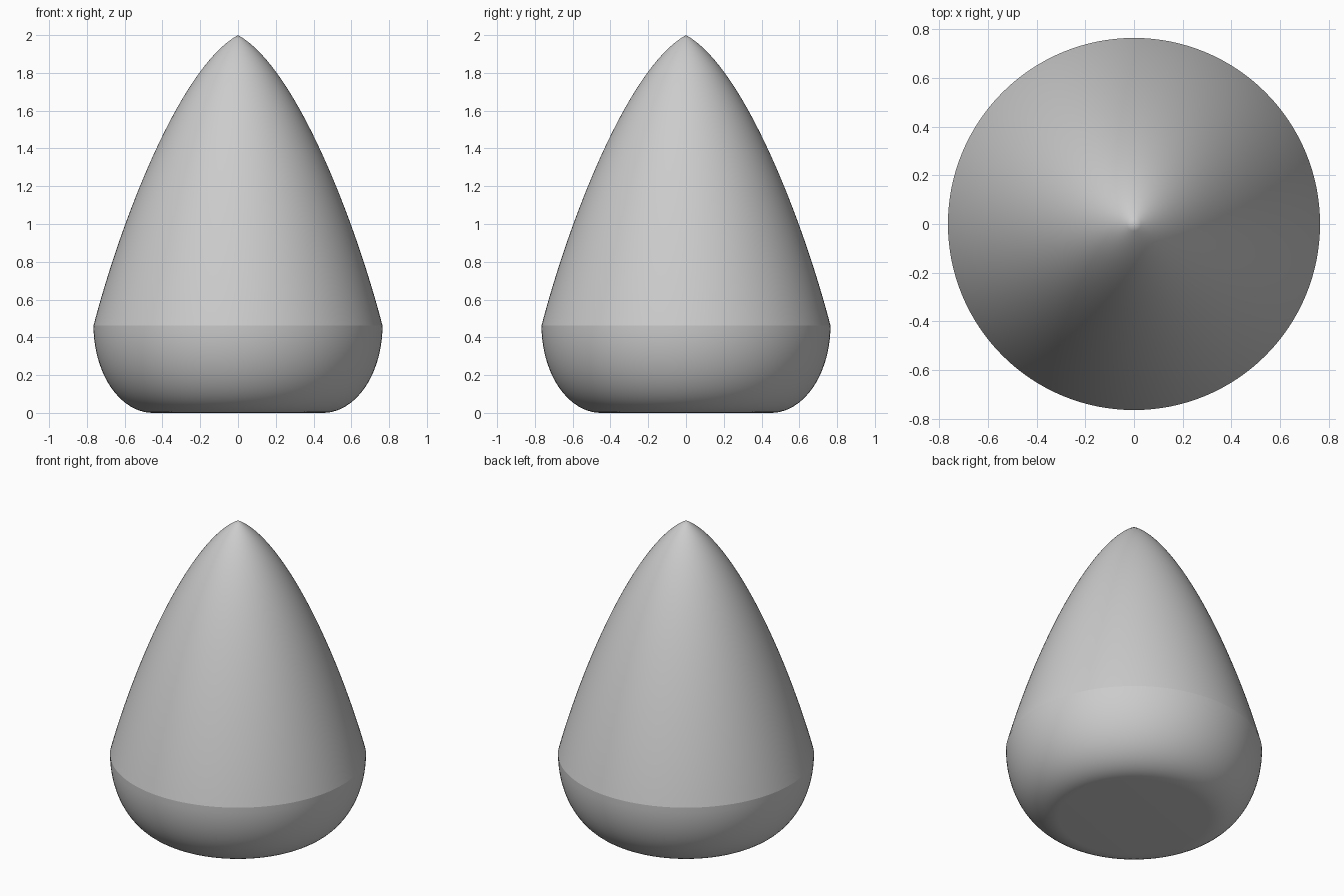
import bpy
import bmesh
import math
from mathutils import Vector
from mathutils.geometry import interpolate_bezier

cube = bpy.data.objects.get("Cube")
if cube:
    bpy.data.objects.remove(cube, do_unlink=True)

SEGMENTS = 128
FLOOR_RADIUS, RADIUS, RIM_Z, TOP_Z = 0.45, 0.765, 0.462, 2.0

grey = bpy.data.materials.new("light grey")
grey.use_nodes = True
colour = (0.6, 0.6, 0.6, 1)
grey.diffuse_color = colour
grey.node_tree.nodes["Principled BSDF"].inputs["Base Color"].default_value = colour

# Rounded base: flat floor, then a quarter ellipse up to the rim
profile = [Vector((0, 0, 0))]
steps = 20
for i in range(steps + 1):
    a = math.pi / 2 * i / steps
    profile.append(Vector((FLOOR_RADIUS + (RADIUS - FLOOR_RADIUS) * math.sin(a),
                           0, RIM_Z * (1 - math.cos(a)))))

# Pointed dome: one curve from the rim to the tip
profile += interpolate_bezier(Vector((RADIUS, 0, RIM_Z)), Vector((0.625, 0, 1.0)),
                              Vector((0.31, 0, 1.83)), Vector((0, 0, TOP_Z)), 33)[1:]

# Revolve the profile
bm = bmesh.new()
verts = [bm.verts.new(p) for p in profile]
edges = [bm.edges.new(pair) for pair in zip(verts, verts[1:])]
bmesh.ops.spin(bm, geom=verts + edges, cent=(0, 0, 0), axis=(0, 0, 1),
               angle=math.tau, steps=SEGMENTS, use_merge=True)
bmesh.ops.remove_doubles(bm, verts=bm.verts, dist=0.0005)
bmesh.ops.recalc_face_normals(bm, faces=bm.faces)

mesh = bpy.data.meshes.new("pointed_dome_body")
bm.to_mesh(mesh)
bm.free()
mesh.materials.append(grey)
body = bpy.data.objects.new("pointed_dome_body", mesh)
bpy.context.collection.objects.link(body)

# Smooth surface with a crease at the rim
bpy.ops.object.select_all(action='DESELECT')
body.select_set(True)
bpy.context.view_layer.objects.active = body
bpy.ops.object.shade_smooth_by_angle(angle=math.radians(10))
